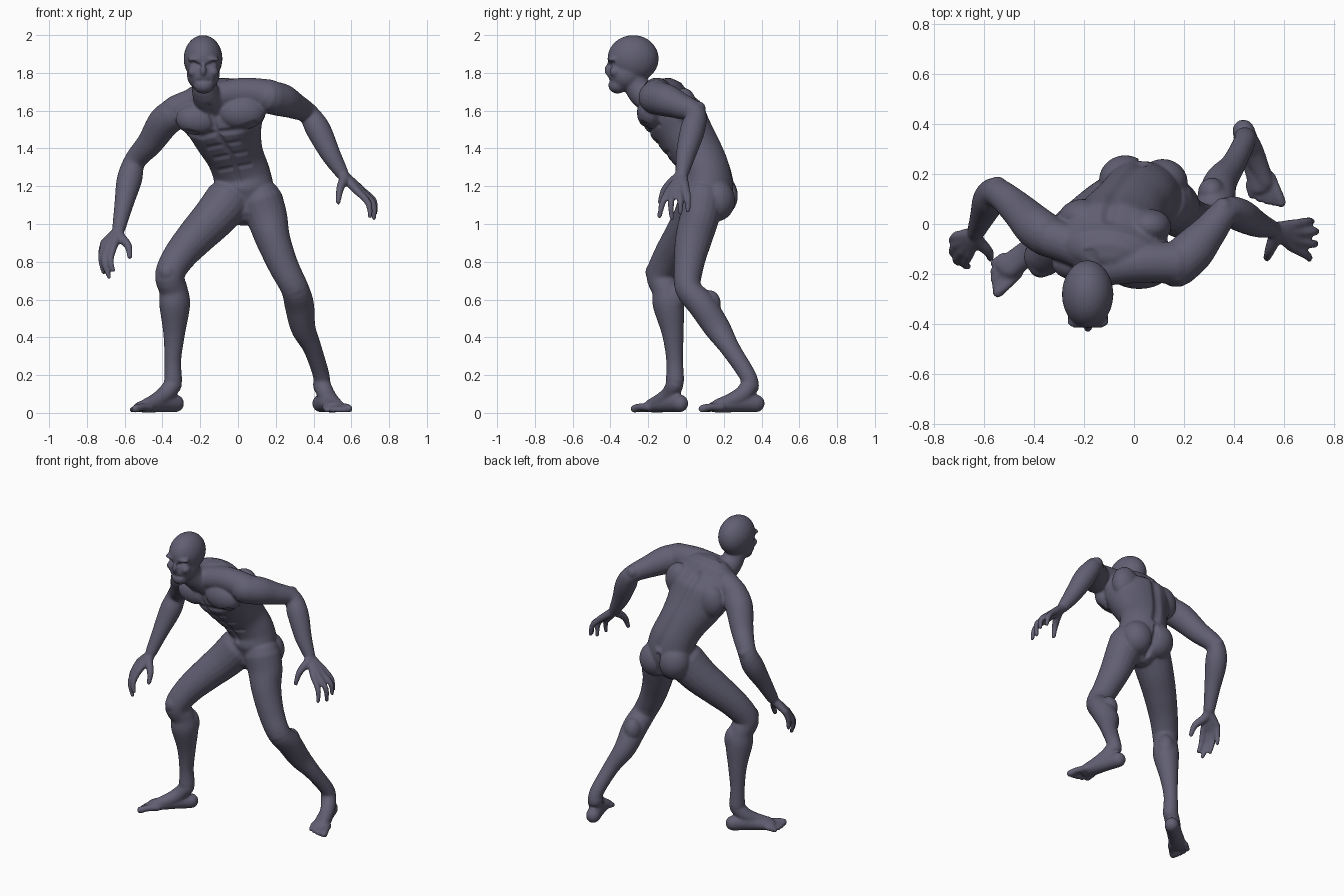
import bpy, bmesh, math
from mathutils import Vector, Matrix

bm = bmesh.new()


def ball(c, r):
    """Ellipsoid muscle mass."""
    m = Matrix.Translation(c) @ Matrix.Diagonal((*r, 1))
    bmesh.ops.create_uvsphere(bm, u_segments=24, v_segments=16, radius=1, matrix=m)


def spline(a, b, c, d, t):
    return tuple(0.5 * (2 * q + (r - p) * t + (2 * p - 5 * q + 4 * r - s) * t * t
                        + (3 * q - p - 3 * r + s) * t ** 3) for p, q, r, s in zip(a, b, c, d))


def loft(pts, side=(1, 0, 0), n=20, sub=5):
    """Smooth closed tube through (x, y, z, half width[, half depth]) stations."""
    pts = [p if len(p) == 5 else (*p, p[3]) for p in pts]
    ext = [pts[0]] + pts + [pts[-1]]
    st = [spline(*ext[i:i + 4], k / sub) for i in range(len(pts) - 1) for k in range(sub)] + [pts[-1]]
    pos = [Vector(s[:3]) for s in st]
    rows = [(p, (pos[min(i + 1, len(pos) - 1)] - pos[max(i - 1, 0)]).normalized(), s[3], s[4])
            for i, (p, s) in enumerate(zip(pos, st))]

    def cap(row, sign):  # rounded end
        p, t, a, b = row
        r = min(a, b)
        return [(p + t * sign * r * math.sin(w), t, a * math.cos(w), b * math.cos(w)) for w in (0.5, 1.0, 1.45)]
    rows = cap(rows[0], -1)[::-1] + rows + cap(rows[-1], 1)
    rings = []
    for p, t, a, b in rows:
        u = Vector(side) - t * t.dot(Vector(side))
        u.normalize()
        v = t.cross(u)
        rings.append([bm.verts.new(p + u * a * math.cos(2 * math.pi * k / n) + v * b * math.sin(2 * math.pi * k / n))
                      for k in range(n)])
    for r0, r1 in zip(rings, rings[1:]):
        for k in range(n):
            bm.faces.new((r0[k], r0[(k + 1) % n], r1[(k + 1) % n], r1[k]))
    bm.faces.new(rings[0][::-1])
    bm.faces.new(rings[-1])


def hand(wrist, fingers, thumb):
    """Palm strips from wrist to each knuckle, then bent fingers."""
    w = Vector(wrist)
    for f in fingers:
        k = Vector(f[0])
        loft([(*(w.lerp(k, 0.05)), .027), (*w.lerp(k, 0.55), .024), (*k, .021)], n=12)
        loft([(*f[0], .020), (*f[1], .0175), (*f[2], .0125)], (0.3, 1, 0), n=12)
    loft([(*w, .028), (*thumb[0], .028), (*thumb[1], .021), (*thumb[2], .0135)], (0.3, 1, 0), n=12)


def foot(heel, toe, ankle, inner):
    """Heel-to-ball wedge, instep and five toes; inner = +1/-1 side of the big toe."""
    h = Vector((*heel, 0))
    d = (Vector((*toe, 0)) - h).normalized()
    s = Vector((-d.y, d.x, 0)) * inner
    at = lambda f, o, z: tuple(h + d * f + s * o + Vector((0, 0, z)))
    loft([(*at(0, 0, .05), .045, .047), (*at(.08, 0, .052), .046, .049), (*at(.16, 0, .042), .05, .04),
          (*at(.235, 0, .032), .056, .03)], s)
    loft([(*ankle, .047), (*at(.075, .005, .10), .046), (*at(.14, .01, .065), .042), (*at(.22, .015, .04), .034)], s)
    for i in range(5):
        o = .043 - .0225 * i
        r = .022 if i == 0 else .0165
        tip = .318 - .006 * i - .0025 * i * i
        loft([(*at(.21, o * .95, .03), r), (*at(tip - .045, o * 1.08, .031), r * .92), (*at(tip, o * 1.1, r), r)], s, n=12)


# Head and neck
ball((-.185, -.28, 1.875), (.103, .136, .125))
ball((-.184, -.318, 1.79), (.087, .094, .085))
ball((-.181, -.362, 1.735), (.055, .05, .045))
ball((-.184, -.408, 1.815), (.017, .024, .035))
for s in (-1, 1):
    ball((-.184 + s * .042, -.388, 1.872), (.042, .028, .016))
    ball((-.184 + s * .052, -.375, 1.805), (.03, .03, .028))
loft([(-.18, -.28, 1.78, .064), (-.172, -.24, 1.70, .072), (-.13, -.13, 1.63, .10)])

# Torso, leaning forward and twisted
loft([(.03, .10, 1.09, .12, .10), (.03, .115, 1.17, .16, .135), (.02, .113, 1.26, .152, .13),
      (-.015, .07, 1.36, .152, .135), (-.055, .0, 1.47, .185, .15), (-.08, -.06, 1.57, .22, .16),
      (-.09, -.10, 1.66, .21, .115)], (.97, -.18, .15), n=32)
# Shoulder girdle
loft([(-.10, -.17, 1.68, .075), (.03, -.155, 1.695, .08), (.17, -.155, 1.68, .085)], (0, 1, 0))
loft([(-.12, -.15, 1.67, .08), (-.23, -.09, 1.64, .08), (-.33, -.055, 1.60, .08)], (0, 1, 0))
# Chest, shoulder blades and buttocks
ball((-.21, -.155, 1.555), (.12, .075, .085))
ball((.02, -.185, 1.59), (.125, .075, .09))
ball((.06, -.01, 1.61), (.09, .07, .11))
ball((-.20, .03, 1.55), (.10, .07, .11))
ball((.115, .165, 1.125), (.10, .095, .11))
ball((-.035, .175, 1.15), (.105, .10, .115))

# Left arm
loft([(.17, -.165, 1.67, .088), (.235, -.105, 1.655, .087), (.30, -.03, 1.625, .07), (.37, .05, 1.585, .056),
      (.425, .035, 1.50, .066), (.49, .0, 1.37, .053), (.55, -.02, 1.27, .036)], (.6, -.3, .7))
ball((.355, .065, 1.61), (.04, .04, .04))
hand((.555, -.02, 1.26),
     [((.635, -.095, 1.17), (.69, -.125, 1.11), (.70, -.14, 1.04)),
      ((.655, -.07, 1.17), (.715, -.08, 1.11), (.72, -.075, 1.03)),
      ((.66, -.035, 1.175), (.718, -.03, 1.125), (.728, -.03, 1.06)),
      ((.65, .0, 1.185), (.695, .01, 1.135), (.71, .01, 1.07))],
     ((.562, -.05, 1.24), (.54, -.11, 1.185), (.53, -.138, 1.115)))

# Right arm
loft([(-.34, -.05, 1.58, .085), (-.395, -.01, 1.535, .085), (-.465, .06, 1.43, .07), (-.545, .125, 1.335, .058),
      (-.575, .10, 1.235, .067), (-.605, .03, 1.10, .05), (-.63, -.03, .98, .036)], (.7, .7, 0))
ball((-.545, .15, 1.335), (.04, .04, .04))
hand((-.63, -.035, .97),
     [((-.66, -.125, .875), (-.675, -.16, .81), (-.662, -.17, .755)),
      ((-.69, -.11, .875), (-.708, -.145, .80), (-.682, -.158, .72)),
      ((-.708, -.08, .885), (-.724, -.11, .82), (-.712, -.12, .745)),
      ((-.71, -.05, .90), (-.724, -.065, .845), (-.724, -.065, .79))],
     ((-.625, -.065, .935), (-.582, -.11, .885), (-.573, -.138, .825)))

# Right leg, stepping forward
loft([(-.055, .085, 1.12, .125), (-.13, .045, 1.03, .115), (-.22, -.015, .935, .102), (-.31, -.085, .83, .088),
      (-.362, -.132, .73, .078), (-.342, -.105, .65, .076), (-.335, -.092, .57, .080, .085),
      (-.338, -.07, .42, .058, .058), (-.345, -.06, .28, .044, .045), (-.343, -.058, .17, .047, .05)], (.8, -.6, 0))
ball((-.372, -.165, .745), (.05, .05, .055))
ball((-.31, -.065, .60), (.055, .055, .09))
foot((-.33, -.032), (-.55, -.217), (-.343, -.06, .15), 1)

# Left leg, trailing
loft([(.125, .085, 1.12, .115), (.155, .07, 1.03, .108, .105), (.185, .04, .92, .092, .098), (.24, .015, .78, .08, .08),
      (.30, .012, .66, .074, .07), (.325, .085, .57, .078, .075), (.345, .165, .45, .066, .07),
      (.395, .235, .34, .049, .052), (.44, .325, .20, .044, .045), (.443, .34, .14, .046, .048)], (1, .2, 0))
ball((.305, -.015, .665), (.045, .045, .055))
ball((.31, .125, .575), (.055, .06, .075))
foot((.437, .372), (.53, .105), (.443, .34, .15), 1)

# Fuse all parts into one skin
bmesh.ops.recalc_face_normals(bm, faces=bm.faces)
raw = bpy.data.meshes.new("rough_parts")
bm.to_mesh(raw)
bm.free()
body = bpy.data.objects.new("body", raw)
bpy.context.collection.objects.link(body)
mod = body.modifiers.new("fuse", 'REMESH')
mod.mode = 'VOXEL'
mod.voxel_size = .0075
mod = body.modifiers.new("soften", 'SMOOTH')
mod.factor = .5
mod.iterations = 6
skin = bpy.data.meshes.new_from_object(body.evaluated_get(bpy.context.evaluated_depsgraph_get()))
body.modifiers.clear()
body.data = skin
skin.name = "body"

# Carved lines: facing (-1 front, +1 back), radius, depth, path in x-z
lines = [(-1, .022, .010, [(-.155, 1.62), (-.11, 1.48), (-.03, 1.36), (.01, 1.22)]),
         (-1, .024, .010, [(-.27, 1.485), (-.19, 1.465), (-.11, 1.485), (-.01, 1.495), (.09, 1.53)]),
         (1, .04, .016, [(.03, 1.26), (-.02, 1.4), (-.07, 1.55), (-.10, 1.68)]),
         (1, .022, .018, [(.04, 1.03), (.035, 1.20)]),
         (-1, .013, .004, [(-.215, 1.757), (-.15, 1.757)])]
lines += [(-1, .018, .006, [(x - .08, z - .015), (x + .08, z + .015)]) for x, z in ((-.075, 1.42), (-.04, 1.365), (-.015, 1.30))]
lines += [(-1, .016, .013, [(-.184 + s * .055, 1.85), (-.184 + s * .022, 1.838)]) for s in (-1, 1)]
moves = {}
for v in skin.vertices:
    if v.co.z < 1.0 or not -.3 < v.co.x < .2:
        continue
    p = Vector((v.co.x, v.co.z))
    push = 0
    for facing, r, depth, path in lines:
        if v.normal.y * facing < .15:
            continue
        d = r
        for a, b in zip(path, path[1:]):
            a, b = Vector(a), Vector(b)
            t = max(0, min(1, (p - a).dot(b - a) / (b - a).length_squared))
            d = min(d, (p - a.lerp(b, t)).length)
        push = max(push, depth * (1 - (d / r) ** 2) ** 2)
    if push:
        moves[v.index] = v.co - v.normal * push
for i, co in moves.items():
    skin.vertices[i].co = co

# Single slate colour, smooth shading
mat = bpy.data.materials.new("slate violet")
mat.diffuse_color = (.12, .115, .17, 1)
skin.materials.clear()
skin.materials.append(mat)
for p in skin.polygons:
    p.use_smooth = True
    p.material_index = 0
bpy.data.meshes.remove(raw)
